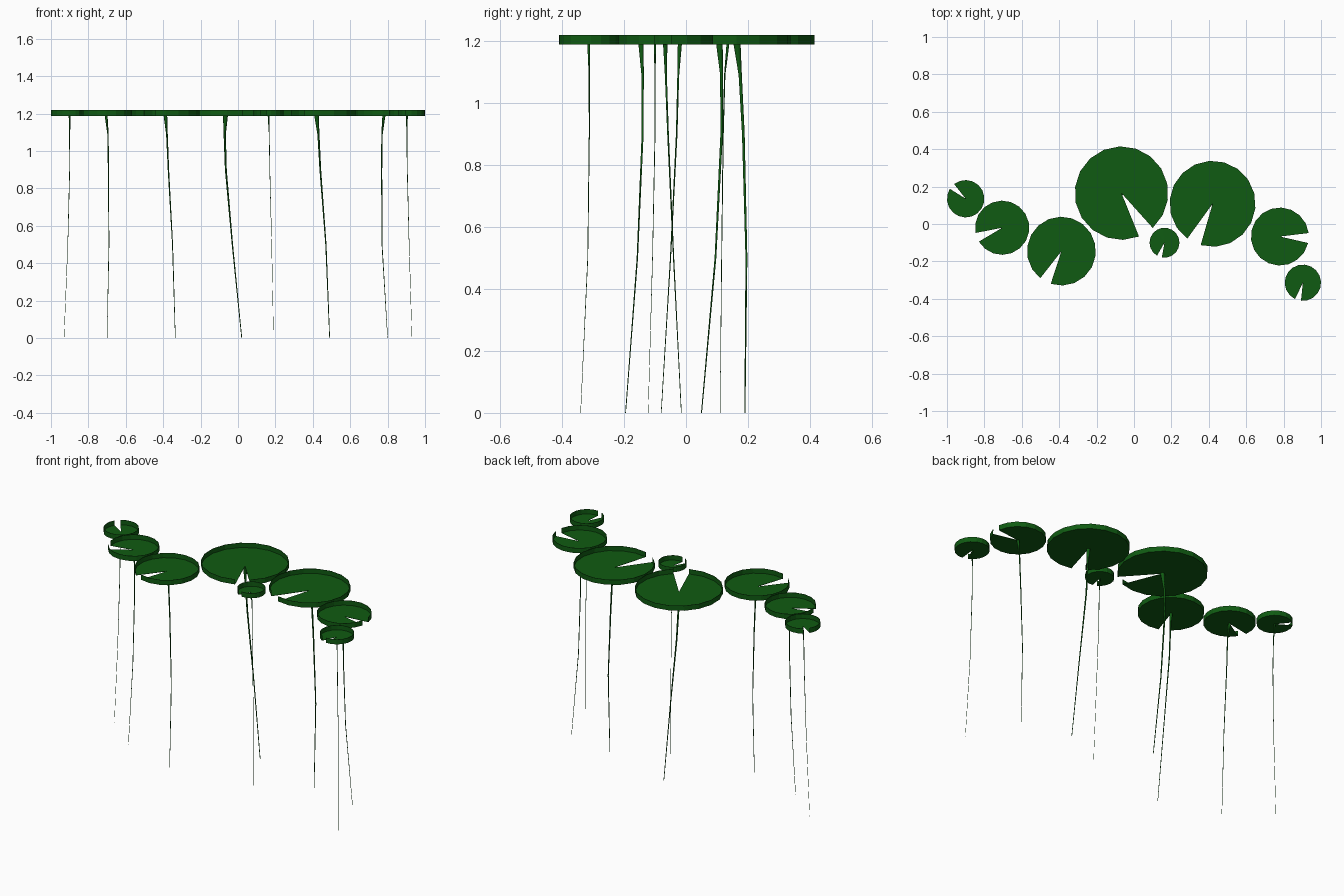
import bpy, bmesh
from math import cos, sin, pi, radians
from mathutils import Vector

cube = bpy.data.objects.get("Cube")
if cube:
    bpy.data.objects.remove(cube)

green = bpy.data.materials.new("leaf_green")
green.use_nodes = True
colour = (0.005, 0.105, 0.006, 1)
green.diffuse_color = colour
green.node_tree.nodes["Principled BSDF"].inputs["Base Color"].default_value = colour

FLOOR, RIM, SIDES = 1.188, 1.219, 18
LEVELS = (FLOOR, 1.09, 0.9, 0.5, 0)
THICKNESS = (0.013, 0.006, 0.005, 0.0035, 0.002)


def add_object(name, bm):
    bmesh.ops.recalc_face_normals(bm, faces=bm.faces)
    mesh = bpy.data.meshes.new(name)
    bm.to_mesh(mesh)
    bm.free()
    mesh.materials.append(green)
    obj = bpy.data.objects.new(name, mesh)
    bpy.context.collection.objects.link(obj)
    return obj


def make_pad(name, x, y, radius, notch):
    """Round dish with an upright rim and one wedge left out."""
    bm = bmesh.new()
    centre = bm.verts.new((x, y, FLOOR))
    step = 2 * pi / SIDES
    low, high = [], []
    for i in range(SIDES):
        a = radians(notch) + step * (i + 0.5)
        px, py = x + radius * cos(a), y + radius * sin(a)
        low.append(bm.verts.new((px, py, FLOOR)))
        high.append(bm.verts.new((px, py, RIM)))
    for i in range(SIDES - 1):
        bm.faces.new((centre, low[i], low[i + 1]))
        bm.faces.new((low[i], low[i + 1], high[i + 1], high[i]))
    pad = add_object(name, bm)
    shell = pad.modifiers.new("thin_shell", "SOLIDIFY")
    shell.thickness = 0.002


def make_stem(name, xs, ys, scale, sides=6):
    """Bent stalk, flared under the leaf and thin at the root."""
    bm = bmesh.new()
    rings = []
    for x, y, z, r in zip(xs, ys, LEVELS, THICKNESS):
        rings.append([bm.verts.new(Vector((x, y, z)) + r * scale *
                      Vector((cos(2 * pi * k / sides), sin(2 * pi * k / sides), 0)))
                      for k in range(sides)])
    for a, b in zip(rings, rings[1:]):
        for k in range(sides):
            n = (k + 1) % sides
            bm.faces.new((a[k], a[n], b[n], b[k]))
    bm.faces.new(rings[-1])
    stem = add_object(name, bm)
    for p in stem.data.polygons:
        p.use_smooth = len(p.vertices) == 4


# radius, notch angle, stalk x and y from leaf down to root
plants = {
    "far_right": (0.10, 138, (-.90, -.90, -.90, -.91, -.93), (.135, .125, .12, .115, .11)),
    "outer_right": (0.145, 201, (-.705, -.695, -.693, -.69, -.70), (-.02, -.025, -.03, -.05, -.08)),
    "inner_right": (0.184, 242, (-.388, -.38, -.372, -.35, -.335), (-.145, -.14, -.14, -.157, -.195)),
    "largest": (0.25, 302, (-.067, -.071, -.065, -.03, .02), (.165, .175, .185, .195, .19)),
    "smallest": (0.08, 250, (.163, .167, .17, .18, .19), (-.10, -.10, -.10, -.108, -.122)),
    "inner_left": (0.23, 244, (.42, .43, .44, .47, .49), (.108, .115, .115, .095, .05)),
    "outer_left": (0.155, -3, (.78, .77, .768, .77, .80), (-.067, -.065, -.058, -.04, -.015)),
    "far_left": (0.097, 254, (.903, .903, .905, .915, .93), (-.314, -.312, -.312, -.317, -.34)),
}
for name, (radius, notch, xs, ys) in plants.items():
    make_pad(name + "_lily_pad", xs[0], ys[0], radius, notch)
    make_stem(name + "_stem", xs, ys, radius / 0.25)
